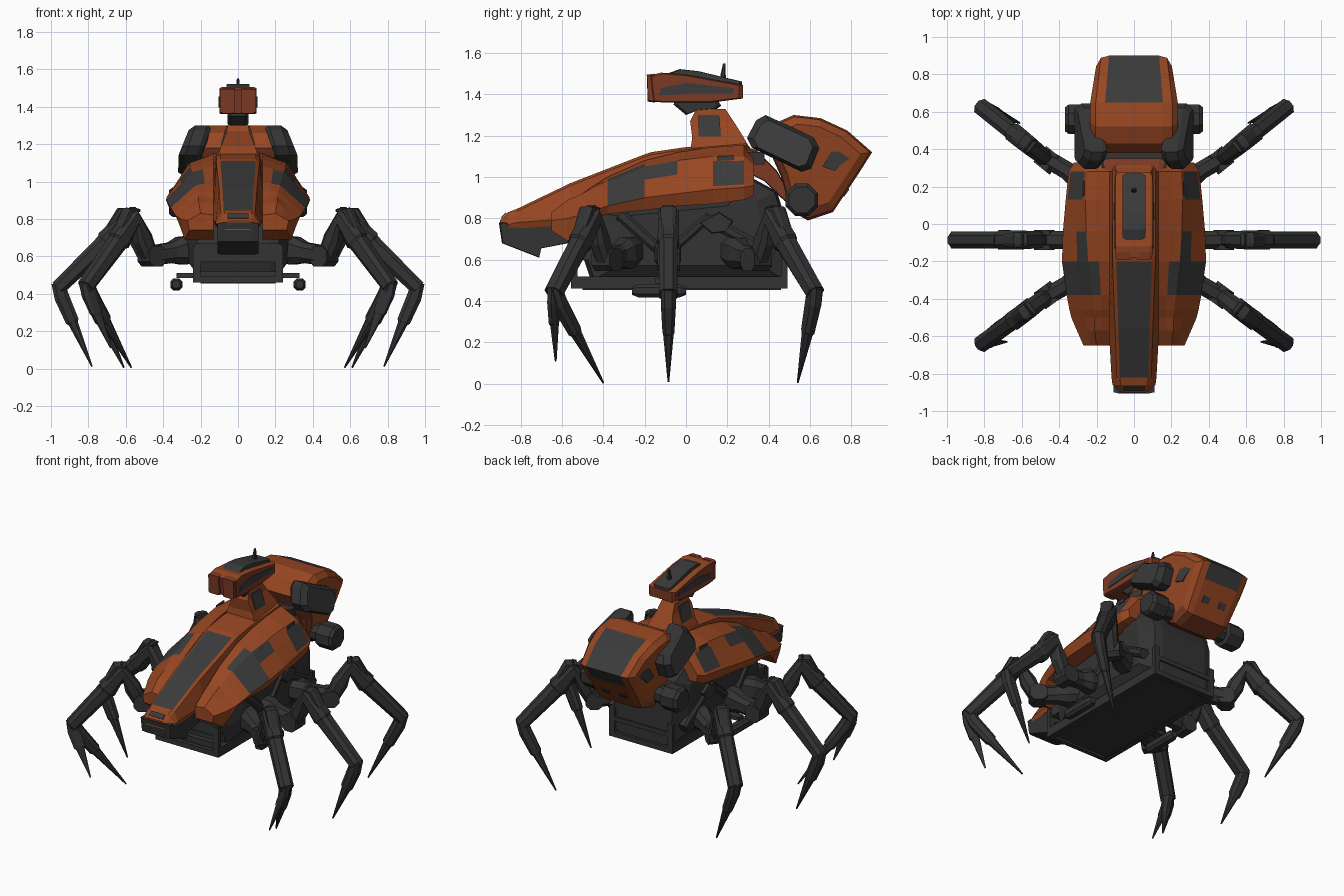
import bpy, bmesh, math
from mathutils import Vector

if "Cube" in bpy.data.objects:
    bpy.data.objects.remove(bpy.data.objects["Cube"])


def material(name, r, g, b):
    m = bpy.data.materials.new(name)
    m.diffuse_color = (r, g, b, 1)
    m.use_nodes = True
    m.node_tree.nodes["Principled BSDF"].inputs["Base Color"].default_value = m.diffuse_color
    return m


ORANGE = material("orange paint", 0.31, 0.062, 0.016)
RUST = material("rust paint", 0.2, 0.042, 0.018)
PATCH = material("grey patch", 0.043, 0.043, 0.043)
DARK = material("dark metal", 0.033, 0.033, 0.034)


def loft(name, rings, mats, rule=None, mirror=False):
    """Skin a row of equal rings, cap both ends, colour faces by rule(centre, normal)."""
    bm = bmesh.new()
    vs = [[bm.verts.new(p) for p in r] for r in rings]
    n = len(vs[0])
    for a, b in zip(vs, vs[1:]):
        for i in range(n):
            bm.faces.new((a[i], a[(i + 1) % n], b[(i + 1) % n], b[i]))
    bm.faces.new(vs[0])
    bm.faces.new(vs[-1])
    bmesh.ops.recalc_face_normals(bm, faces=bm.faces)
    bm.normal_update()
    if rule:
        for f in bm.faces:
            f.material_index = rule(f.calc_center_median(), f.normal)
    me = bpy.data.meshes.new(name)
    bm.to_mesh(me)
    bm.free()
    ob = bpy.data.objects.new(name, me)
    bpy.context.collection.objects.link(ob)
    for m in mats:
        me.materials.append(m)
    if mirror:
        ob.modifiers.new("mirror", 'MIRROR')
    return ob


def slab(name, profile, layers, mats, rule=None, mirror=False, warp=lambda x, y, z: x):
    """Side (y, z) profile stacked across x; layers are (x, scale); warp shifts x."""
    cy = sum(p[0] for p in profile) / len(profile)
    cz = sum(p[1] for p in profile) / len(profile)
    rings = [[(warp(x, y, z), cy + (y - cy) * s, cz + (z - cz) * s) for y, z in profile] for x, s in layers]
    return loft(name, rings, mats, rule, mirror)


def both(*layers):
    """Symmetric layer list from outer to centre."""
    return [(-x, s) for x, s in layers] + [(x, s) for x, s in reversed(layers)]


def box(name, x0, x1, y0, y1, z0, z1, mat, mirror=False):
    return slab(name, [(y0, z0), (y1, z0), (y1, z1), (y0, z1)], [(x0, 1), (x1, 1)], [mat], None, mirror)


def beam(name, path, sizes, mat, side=(0, 1, 0), mirror=True):
    """Chamfered bar along a path; sizes are (half width, half depth)."""
    pts = [Vector(p) for p in path]
    s = Vector(side).normalized()
    rings = []
    for i, p in enumerate(pts):
        t = (pts[min(i + 1, len(pts) - 1)] - pts[max(i - 1, 0)]).normalized()
        n = t.cross(s).normalized()
        w, d = sizes[i]
        rings.append([p + s * w * u + n * d * v for u, v in
                      ((1, .5), (.5, 1), (-.5, 1), (-1, .5), (-1, -.5), (-.5, -1), (.5, -1), (1, -.5))])
    return loft(name, rings, [mat], None, mirror)


# Spine: raised nose ridge with a grey top panel
spine = [(-.90, .06, .79, .08, .74), (-.86, .075, .83, .115, .74), (-.82, .08, .845, .12, .75),
         (-.56, .088, .97, .135, .77), (-.2, .10, 1.11, .14, .86), (-.17, .10, 1.12, .14, .86),
         (0, .10, 1.145, .15, .88), (.29, .10, 1.165, .16, .95), (.33, .09, 1.12, .15, .95)]
rings = []
for y, a, t, b, l in spine:
    half = [(a * .95, t), (a * 1.15, t - .012), (b, l + .03), (b * .9, l)]
    rings.append([(x, y, z) for x, z in half] + [(-x, y, z) for x, z in reversed(half)])
loft("spine_hull", rings, [ORANGE, PATCH],
     lambda c, n: int(n.z > .6 and abs(c.x) < .02 and -.82 < c.y < -.19))
slab("nose_slot", [(-.89, .802), (-.868, .825), (-.872, .829), (-.894, .806)], both((.055, 1)), [PATCH])

# Jaw below the nose
slab("jaw", [(-.905, .78), (-.89, .68), (-.71, .61), (-.70, .655), (-.57, .68), (-.5, .78)],
     both((.11, .97), (.085, 1)), [DARK])

# Side shells: stations y, then (x, z) of inner top, shoulder, outer edge, lower edge
shell = [(-.65, .13, .82, .20, .83, .27, .79, .26, .74), (-.57, .13, .88, .21, .89, .305, .80, .285, .69),
         (-.5, .13, .92, .21, .92, .335, .82, .31, .76), (-.46, .13, .95, .215, .945, .345, .835, .32, .80),
         (-.38, .13, 1.0, .225, .98, .36, .86, .33, .82),
         (-.2, .13, 1.08, .245, 1.05, .385, .90, .36, .84), (-.04, .13, 1.12, .255, 1.08, .38, .92, .35, .86),
         (.13, .13, 1.145, .26, 1.10, .365, .94, .34, .87), (.28, .13, 1.155, .25, 1.10, .35, .95, .33, .89),
         (.33, .13, 1.10, .24, 1.06, .32, .96, .31, .91)]
rings = []
for y, xi, zt, xm, zm, xo, zo, xl, zl in shell:
    mid = [(xm + (xo - xm) * f, y, zm + (zo - zm) * f) for f in (0, .14, .42, .9, 1)]
    crest = (xi + (xm - xi) * .5, y, zt + (zm - zt) * .5)
    rings.append([(xi, y, zt), crest] + mid + [(xl, y, zl), (xi, y, zl)])


def camo(c, n):
    """Angular camouflage blocks on the upper flank."""
    if c.x < .2 or n.z < .25:
        return 0
    front = -.38 < c.y < -.2 and c.z > .885
    middle = -.2 < c.y < -.04 and .985 < c.z < 1.07
    rear = .13 < c.y < .28 and .97 < c.z < 1.075
    return int(front or middle or rear)


loft("side_shell", rings, [ORANGE, PATCH], camo, True)
slab("shell_vent", [(.15, 1.078), (.23, 1.082), (.23, 1.105), (.15, 1.1)], [(.265, 1), (.273, 1)], [PATCH], None, True)

# Chassis core, belly tray and end rails
slab("chassis", [(-.46, .5), (-.5, .62), (-.46, .83), (.25, .90), (.33, .99), (.44, .93), (.48, .8), (.48, .5)],
     both((.27, .72), (.22, .97), (.17, 1)), [DARK])
box("belly_tray", -.2, .2, -.5, .46, .455, .52, DARK)
for y in (-.54, .475):
    box("end_rail_low", -.24, .24, y - .015, y + .015, .46, .495, DARK)
    box("end_rail_high", -.24, .24, y - .015, y + .015, .57, .60, DARK)
    box("end_post", .2, .24, y - .015, y + .015, .46, .66, DARK, True)
box("tray_side_rail", .2, .24, -.54, .475, .46, .52, DARK, True)
box("front_deck", -.23, .23, -.55, -.4, .6, .67, DARK)
box("outrigger_arm", .22, .33, -.15, -.1, .485, .51, DARK, True)
beam("outrigger_skid", [(.33, -.26, .45), (.33, -.23, .45), (.33, -.03, .45), (.33, 0, .45)],
     [(.02, .02), (.032, .032), (.032, .032), (.02, .02)], DARK, (1, 0, 0))
beam("side_strut", [(.25, -.32, .82), (.27, -.1, .62), (.25, .1, .8), (.27, .42, .62)],
     [(.03, .03)] * 4, DARK, (1, 0, 0))
slab("flank_gear", [(.05, .78), (.12, .72), (.2, .73), (.24, .79), (.16, .84)],
     [(.22, 1), (.29, .8)], [DARK], None, True)

# Legs: hip, joint, upper knee, lower knee, claw tips
legs = {
    "front": [(.2, -.24, .65), (.46, -.38, .60), (.56, -.455, .79), (.815, -.64, .44),
              [(.57, -.40, .005), (.68, -.63, .11)]],
    "middle": [(.2, -.09, .65), (.48, -.085, .60), (.59, -.085, .79), (.963, -.085, .43), [(.78, -.085, .01)]],
    "rear": [(.2, .2, .65), (.46, .34, .60), (.56, .42, .79), (.815, .625, .44), [(.61, .54, .005)]],
}
for name, (hip, joint, knee, shin, tips) in legs.items():
    H, J, K, S = map(Vector, (hip, joint, knee, shin))
    out = Vector((S.x - J.x, S.y - J.y, 0)).normalized()
    side = Vector((-out.y, out.x, 0))
    up = Vector((0, 0, 1))
    beam(name + "_hip", [H, H.lerp(J, .4), H.lerp(J, .6), J + out * .03],
         [(.06, .065), (.065, .075), (.048, .055), (.048, .05)], DARK, side)
    beam(name + "_hip_joint", [J - side * .054, J + side * .054], [(.055, .055)] * 2, DARK, out)
    beam(name + "_upper_leg", [J - up * .03, J.lerp(K, .5), K + up * .015, K.lerp(S, .3), K.lerp(S, .33), S],
         [(.04, .04), (.045, .05), (.05, .06), (.052, .06), (.045, .05), (.045, .04)], DARK, side)
    beam(name + "_knee_cap", [K + up * .055 - out * .02, K + up * .055 + out * .04, K.lerp(S, .3) + out * .035],
         [(.035, .012), (.04, .02), (.03, .015)], DARK, side)
    for i, tip in enumerate(tips):
        T = Vector(tip)
        w = .036 if i == 0 else .024
        beam(name + "_claw", [S + up * .03, S.lerp(T, .12), S.lerp(T, .42), S.lerp(T, .45), T],
             [(w, .035), (w, .04), (w * .8, .036), (w * .7, .026), (.004, .004)], DARK, side)


# Tail pod, narrower below and behind, with grey rear deck
def pod_taper(x, y, z):
    return x * (1 - max(0, 1.1 - z) * .7) * (1 - max(0, y - .65) * .55)


slab("tail_pod", [(.38, 1.18), (.43, 1.26), (.52, 1.30), (.65, 1.285), (.78, 1.225), (.90, 1.12),
                  (.84, 1.025), (.71, .83), (.59, .79), (.5, .84), (.46, 1.0)],
     both((.235, .8), (.205, .96), (.155, 1)), [ORANGE, PATCH, RUST],
     lambda c, n: (1 if abs(c.x) < .1 and c.y > .65 and c.z > 1.05 else
                   2 if n.z < -.2 and c.y < .7 else 0), False, pod_taper)
slab("tail_side_patch", [(.66, 1.05), (.70, 1.12), (.78, 1.13), (.82, 1.11), (.75, 1.06), (.72, 1.03)],
     [(.19, 1), (.222, 1)], [PATCH], None, True, lambda x, y, z: x - max(0, y - .65) * .12)
slab("tail_vent", [(.765, .905), (.79, .94), (.783, .945), (.758, .91)], [(.04, 1), (.09, 1)], [PATCH], None, True)

# Tail arm joining the hull
slab("tail_arm", [(.28, 1.15), (.34, 1.13), (.44, 1.03), (.5, .93), (.58, .9), (.55, .82), (.46, .9), (.38, .98), (.28, 1.03)],
     both((.16, .9), (.13, 1)), [RUST])
box("tail_hinge", -.17, .17, .3, .38, 1.06, 1.12, DARK)

# Side boosters leaning inward, and round thrusters
slab("side_booster", [(.295, 1.19), (.34, 1.275), (.385, 1.30), (.62, 1.19), (.645, 1.14), (.605, 1.04), (.56, 1.025), (.32, 1.14)],
     [(.2, .9), (.22, 1), (.285, 1), (.32, .82)], [DARK, PATCH], lambda c, n: int(n.x > .8), True,
     lambda x, y, z: x - max(0, z - 1.13) * .33)
octagon = [(.56 + .085 * math.cos(math.pi * (k + .5) / 4), .89 + .085 * math.sin(math.pi * (k + .5) / 4)) for k in range(8)]
slab("round_thruster", octagon, [(.1, .7), (.24, .7), (.25, 1), (.35, 1), (.37, .8)], [DARK], None, True)

# Neck
rings = [[(-w, y0, z), (w, y0, z), (w, y1, z), (-w, y1, z)] for w, y0, y1, z in
         ((.115, .02, .32, 1.12), (.09, .03, .28, 1.19), (.06, .02, .23, 1.27), (.05, .05, .19, 1.33))]
loft("neck", rings, [ORANGE])
rings = [[(.092, .06, 1.195), (.092, .17, 1.195), (.062, .16, 1.30), (.062, .06, 1.30)],
         [(.083, .06, 1.195), (.083, .17, 1.195), (.053, .16, 1.30), (.053, .06, 1.30)]]
loft("neck_patch", rings, [PATCH], None, True)
slab("neck_collar", [(-.06, 1.35), (.0, 1.30), (.05, 1.32), (.15, 1.33), (.17, 1.345), (.15, 1.38), (-.05, 1.38)],
     both((.055, .85), (.04, 1)), [DARK])

# Head, split face, top ridge, side stripes and antenna
slab("head", [(-.165, 1.365), (-.18, 1.49), (-.12, 1.505), (.0, 1.495), (.275, 1.445), (.275, 1.38), (.12, 1.36), (-.1, 1.36)],
     both((.1, .93), (.085, 1), (.02, 1)), [RUST, ORANGE], lambda c, n: int(n.z > .5))
slab("face_block", [(-.185, 1.365), (-.19, 1.495), (-.15, 1.5), (-.15, 1.36)], [(.015, .97), (.03, 1), (.08, 1), (.095, .9)],
     [RUST], None, True)
slab("head_ridge", [(-.12, 1.49), (-.03, 1.522), (.06, 1.512), (.27, 1.462), (.27, 1.44)],
     both((.062, .94), (.04, 1)), [PATCH])
slab("head_stripe", [(-.13, 1.395), (-.12, 1.43), (.0, 1.455), (.23, 1.43), (.23, 1.405), (.05, 1.405)],
     [(.098, 1), (.104, 1)], [PATCH], None, True)
beam("antenna", [(0, .18, 1.44), (0, .18, 1.50), (0, .185, 1.55)], [(.014, .014), (.012, .012), (.006, .006)],
     DARK, mirror=False)
